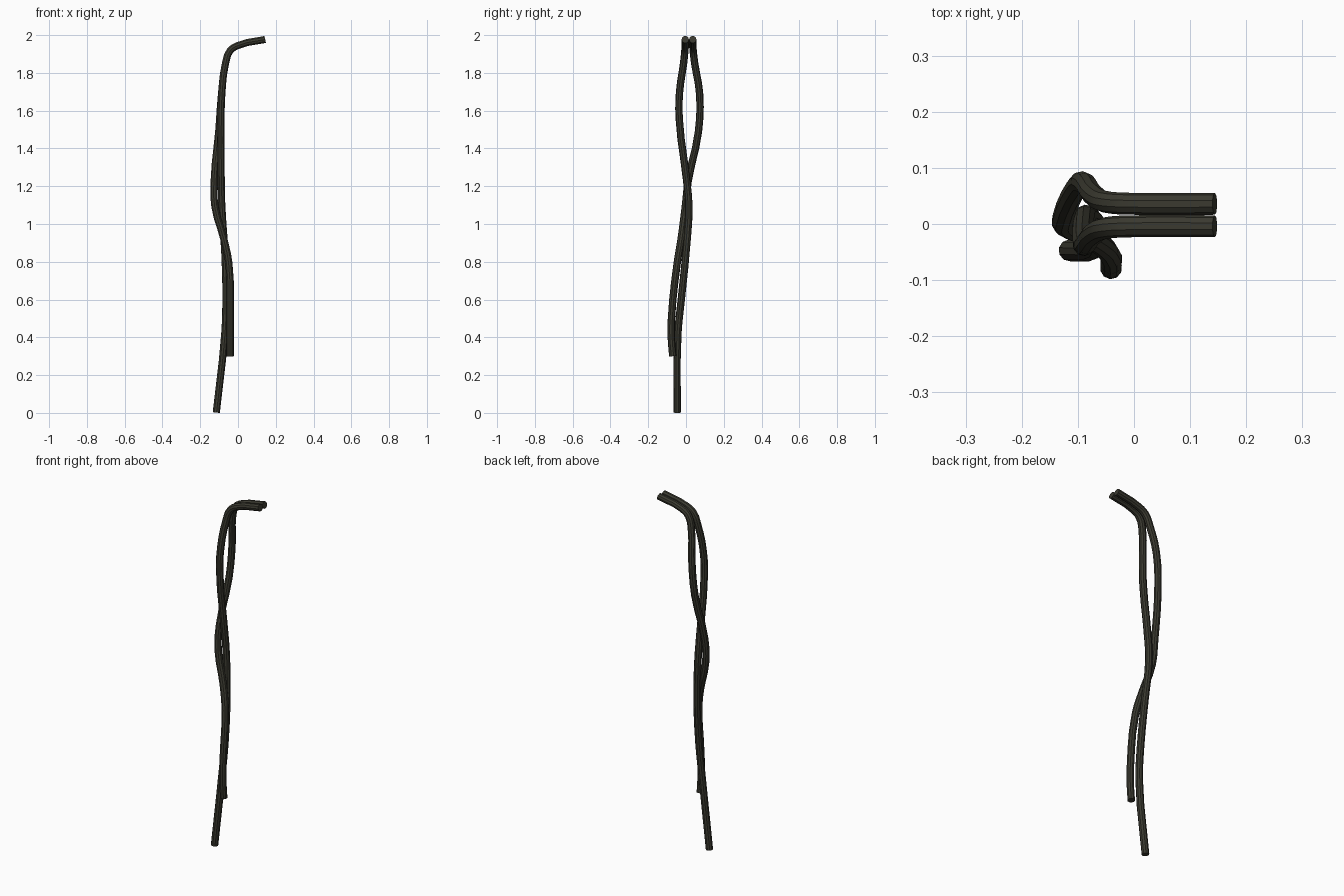
import bpy

if "Cube" in bpy.data.objects:
    bpy.data.objects.remove(bpy.data.objects["Cube"])

# Single dark rubber colour
dark = bpy.data.materials.new("dark rubber")
dark.diffuse_color = (0.042, 0.041, 0.029, 1)
dark.use_nodes = True
dark.node_tree.nodes["Principled BSDF"].inputs["Base Color"].default_value = dark.diffuse_color


def cable(name, pts, radius=0.0195):
    """Round low-poly cable swept through the points, converted to a mesh."""
    cu = bpy.data.curves.new(name, 'CURVE')
    cu.dimensions = '3D'
    cu.bevel_depth = radius
    cu.bevel_resolution = 3
    cu.resolution_u = 3
    cu.use_fill_caps = True
    sp = cu.splines.new('BEZIER')
    sp.bezier_points.add(len(pts) - 1)
    for bp, p in zip(sp.bezier_points, pts):
        bp.co = p
        bp.handle_left_type = bp.handle_right_type = 'AUTO'
    ob = bpy.data.objects.new(name, cu)
    bpy.context.collection.objects.link(ob)
    bpy.ops.object.select_all(action='DESELECT')
    ob.select_set(True)
    bpy.context.view_layer.objects.active = ob
    bpy.ops.object.convert(target='MESH')
    ob = bpy.context.object
    ob.data.materials.clear()
    ob.data.materials.append(dark)
    bpy.ops.object.shade_smooth_by_angle()


# Short cable: rear at the top, swings left, then crosses to the front
cable("short_cable", [
    (0.144, 0.036, 1.977), (0.00, 0.036, 1.945), (-0.042, 0.038, 1.917),
    (-0.066, 0.046, 1.85), (-0.087, 0.072, 1.69), (-0.102, 0.066, 1.49),
    (-0.126, 0.012, 1.23), (-0.122, -0.004, 1.09), (-0.075, -0.026, 0.92),
    (-0.048, -0.047, 0.79), (-0.041, -0.077, 0.50), (-0.041, -0.078, 0.40),
    (-0.041, -0.07, 0.30)])

# Long cable: front at the top, hangs almost straight to the ground
cable("long_cable", [
    (0.144, -0.004, 1.977), (0.00, -0.004, 1.945), (-0.042, -0.006, 1.917),
    (-0.066, -0.013, 1.85), (-0.085, -0.034, 1.70), (-0.090, -0.036, 1.56),
    (-0.089, 0.002, 1.24), (-0.086, 0.015, 1.10), (-0.070, 0.000, 0.85),
    (-0.064, -0.025, 0.60), (-0.070, -0.043, 0.42), (-0.115, -0.047, 0.002)])
